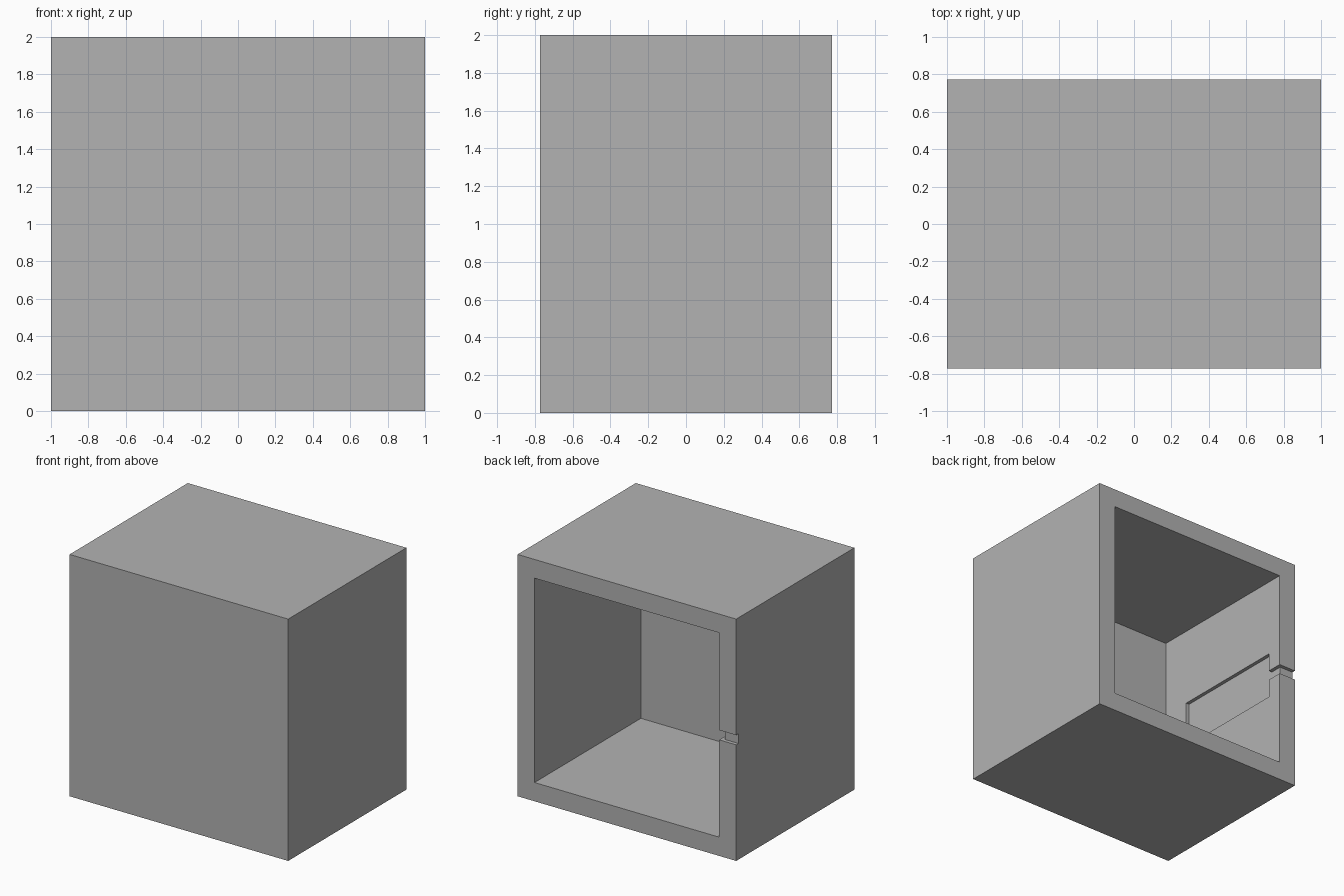
import bpy

default = bpy.data.objects.get("Cube")
if default:
    bpy.data.objects.remove(default, do_unlink=True)

WIDTH, DEPTH, HEIGHT = 2.0, 1.545, 2.0
WALL = 0.155
GROOVE = 0.03
BACK = DEPTH / 2
SIDE = -WIDTH / 2            # outer face of the grooved wall
INNER = SIDE + WALL          # inner face of the grooved wall
OVER = 0.1                   # how far cutters reach past a surface

grey = bpy.data.materials.new("light grey")
grey.use_nodes = True
colour = (0.448, 0.448, 0.448, 1.0)
grey.diffuse_color = colour
grey.node_tree.nodes["Principled BSDF"].inputs["Base Color"].default_value = colour


def box(name, low, high):
    """Axis-aligned box between two corners."""
    centre = [(a + b) / 2 for a, b in zip(low, high)]
    bpy.ops.mesh.primitive_cube_add(size=1, location=centre)
    obj = bpy.context.object
    obj.name = name
    obj.scale = [b - a for a, b in zip(low, high)]
    bpy.ops.object.transform_apply(location=True, rotation=False, scale=True)
    obj.data.materials.append(grey)
    return obj


def carve(target, name, low, high):
    """Subtract a box from the target."""
    cutter = box(name, low, high)
    cutter.hide_render = True
    cut = target.modifiers.new(name, "BOOLEAN")
    cut.operation = "DIFFERENCE"
    cut.solver = "EXACT"
    cut.object = cutter
    bpy.context.view_layer.objects.active = target
    bpy.ops.object.modifier_apply(modifier=cut.name)
    bpy.data.objects.remove(cutter, do_unlink=True)


# Outer block, hollowed from the back
shell = box("open_box", (SIDE, -BACK, 0), (-SIDE, BACK, HEIGHT))
carve(shell, "cavity", (INNER, -BACK + WALL, WALL),
      (-INNER, BACK + OVER, HEIGHT - WALL))

# Shallow pocket in the inner side wall
carve(shell, "pocket", (INNER - GROOVE, -0.37, 0.805),
      (INNER + OVER, BACK - 0.13, 1.195))

# Cable groove from the pocket to the rear rim
carve(shell, "inner_groove", (INNER - GROOVE, BACK - 0.2, 0.96),
      (INNER + OVER, BACK + OVER, 1.04))

# Groove across the rear rim to the outside
carve(shell, "rim_groove", (SIDE - OVER, BACK - GROOVE, 0.96),
      (INNER + OVER, BACK + OVER, 1.04))
